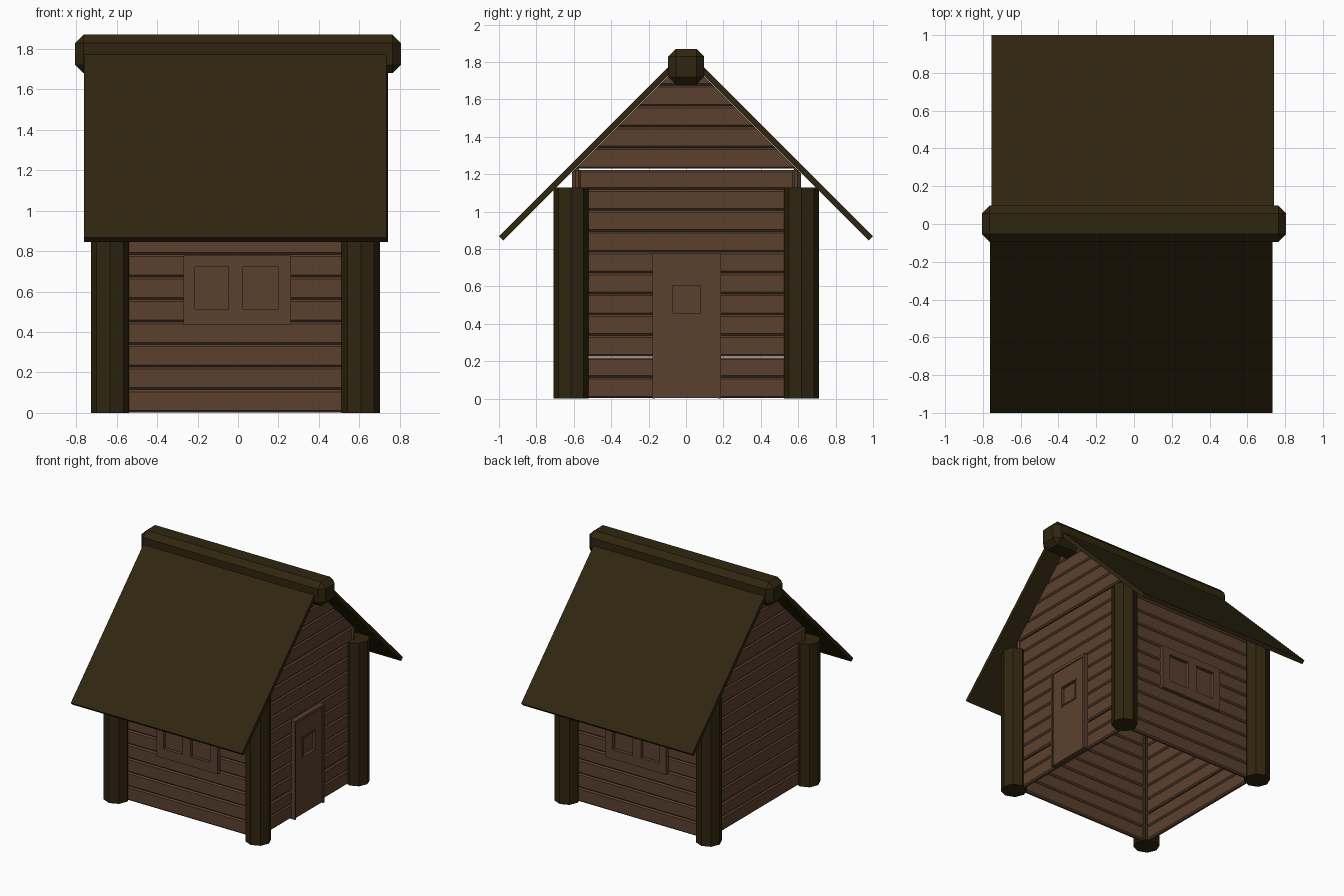
import bpy, bmesh
from mathutils import Vector, Matrix

if "Cube" in bpy.data.objects:
    bpy.data.objects.remove(bpy.data.objects["Cube"])


def material(name, rgb):
    m = bpy.data.materials.new(name)
    m.use_nodes = True
    m.diffuse_color = (*rgb, 1)
    m.node_tree.nodes["Principled BSDF"].inputs["Base Color"].default_value = (*rgb, 1)
    return m


PLANK = material("plank_brown", (0.105, 0.051, 0.028))
DARK = material("dark_timber", (0.029, 0.019, 0.005))


def finish(bm, name, mat):
    bmesh.ops.recalc_face_normals(bm, faces=bm.faces)
    mesh = bpy.data.meshes.new(name)
    bm.to_mesh(mesh)
    bm.free()
    mesh.materials.append(mat)
    obj = bpy.data.objects.new(name, mesh)
    bpy.context.collection.objects.link(obj)
    return obj


def box(bm, a, b, bevel=0):
    """Axis-aligned box between two corners, optionally chamfered."""
    a, b = Vector(a), Vector(b)
    size = [abs(v) for v in b - a]
    mat = Matrix.Translation((a + b) / 2) @ Matrix.Diagonal((*size, 1))
    verts = bmesh.ops.create_cube(bm, size=1, matrix=mat)["verts"]
    if bevel:
        edges = list({e for v in verts for e in v.link_edges})
        bmesh.ops.bevel(bm, geom=edges, offset=bevel, segments=1, affect="EDGES")


# Wall placement: u runs along the wall, d is the distance outward
SIDES = {
    "front": lambda u, d, z: (u, -d, z),
    "back": lambda u, d, z: (u, d, z),
    "right": lambda u, d, z: (d, u, z),
    "left": lambda u, d, z: (-d, u, z),
}
WALL = {"front": 0.60, "back": 0.605, "right": 0.592, "left": 0.617}
ROW = 0.1115
THICK = 0.035

# Plank walls, trimmed under the roof slopes
for side, place in SIDES.items():
    gable = side in ("left", "right")
    u0, u1 = (-0.61, 0.615) if gable else (-0.63, 0.605)
    d = WALL[side]
    bm = bmesh.new()
    for i in range(16 if gable else 11):
        gap = 0.007 if gable and i in (1, 10) else 0
        box(bm, place(u0, d - THICK, i * ROW + 0.003),
            place(u1, d, (i + 1) * ROW + 0.003 - gap), 0.01)
    for s in (-1, 1):
        bmesh.ops.bisect_plane(bm, geom=bm.verts[:] + bm.edges[:] + bm.faces[:],
                               plane_co=(0, 0, 1.82), plane_no=(0, s, 1), clear_outer=True)
        rim = [e for e in bm.edges if e.is_boundary]
        bmesh.ops.holes_fill(bm, edges=rim, sides=0)
    finish(bm, side + "_wall", PLANK)


def panel(name, side, rect, holes, z0, z1, proud, back=None):
    """Framed panel: bars around a row of openings, with an optional recessed back."""
    u0, u1, bottom, top = rect
    place, d = SIDES[side], WALL[side]
    bm = bmesh.new()

    def bar(ua, ub, za, zb, out=proud):
        if ub > ua and zb > za:
            box(bm, place(ua, d - 0.02, za), place(ub, d + out, zb))

    bar(u0, u1, z1, top)
    bar(u0, u1, bottom, z0)
    edges = [u0] + [u for h in holes for u in h] + [u1]
    for ua, ub in zip(edges[::2], edges[1::2]):
        bar(ua, ub, z0, z1)
    if back is not None:
        for ua, ub in holes:
            bar(ua, ub, z0, z1, back)
    finish(bm, name, PLANK)


# Double windows on both long walls
for side in ("front", "back"):
    panel(side + "_window", side, (-0.27, 0.262, 0.436, 0.778),
          [(-0.212, -0.05), (0.025, 0.197)], 0.51, 0.725, 0.03, 0.003)

# Door with surround, slab and small framed window
panel("door_surround", "right", (-0.18, 0.187, 0, 0.778), [(-0.165, 0.17)], 0, 0.755, 0.032)
panel("door", "right", (-0.165, 0.17, 0.005, 0.755), [(-0.07, 0.077)], 0.457, 0.605, 0.024, 0.004)
panel("door_window_rim", "right", (-0.08, 0.087, 0.447, 0.615), [(-0.07, 0.077)], 0.457, 0.605, 0.029)

# Octagonal corner posts
for yname, y in (("front", -0.614), ("back", 0.617)):
    for xname, x in (("right", -0.632), ("left", 0.607)):
        bm = bmesh.new()
        bmesh.ops.create_cone(bm, cap_ends=True, segments=8, radius1=0.094, radius2=0.094,
                              depth=1.13, matrix=Matrix.Translation((x, y, 0.565)))
        finish(bm, f"{yname}_{xname}_post", DARK)

# Sloping roof slabs
for name, s, x0, x1 in (("front_roof", -1, -0.762, 0.734), ("back_roof", 1, -0.754, 0.742)):
    bm = bmesh.new()
    profile = [(1.0, 0.868), (0.978, 0.846), (0.02, 1.804), (0.042, 1.826)]
    face = bm.faces.new([bm.verts.new((x0, s * y, z)) for y, z in profile])
    ext = bmesh.ops.extrude_face_region(bm, geom=[face])["geom"]
    bmesh.ops.translate(bm, vec=(x1 - x0, 0, 0),
                        verts=[g for g in ext if isinstance(g, bmesh.types.BMVert)])
    finish(bm, name, DARK)

# Chamfered ridge beam
bm = bmesh.new()
box(bm, (-0.805, -0.095, 1.68), (0.805, 0.097, 1.87), 0.041)
finish(bm, "ridge_beam", DARK)
